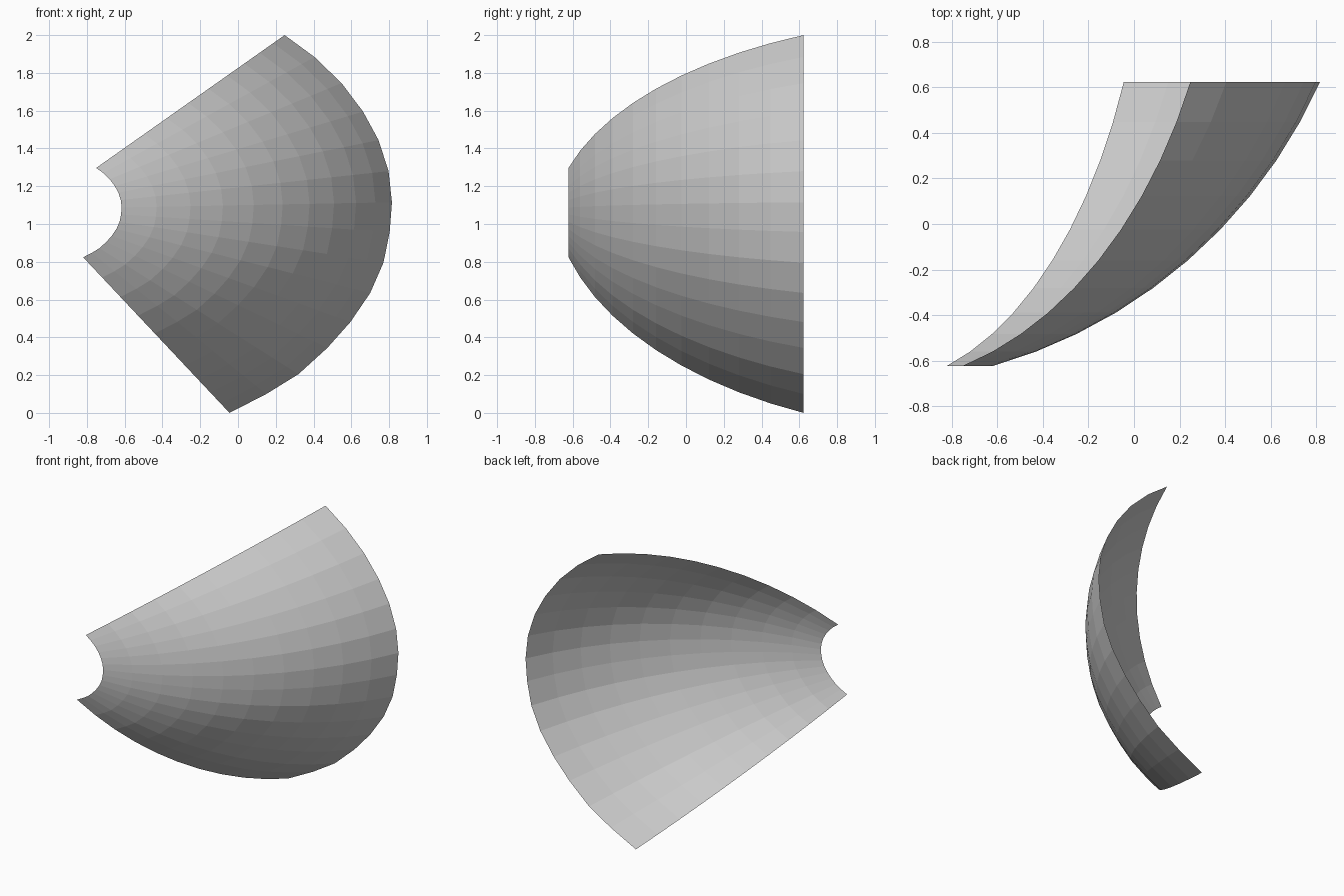
import bpy, bmesh, math

if "Cube" in bpy.data.objects:
    bpy.data.objects.remove(bpy.data.objects["Cube"])

# Outer rim of the curved panel in the x-z plane, bottom to top
rim = [(-0.045, 0.0), (0.15, 0.10), (0.32, 0.205), (0.473, 0.344), (0.595, 0.481),
       (0.70, 0.635), (0.77, 0.795), (0.803, 0.958), (0.815, 1.115), (0.797, 1.28),
       (0.744, 1.444), (0.662, 1.595), (0.548, 1.746), (0.405, 1.884), (0.247, 2.0)]
APEX_X, APEX_Z = -1.06, 1.079      # point that every ring shrinks towards
INNER = 0.2367                     # inner rim size relative to the outer rim
HALF_DEPTH = 0.622
RINGS = 10
A0, A1 = math.radians(15.9), math.radians(65.9)   # slope of the bulge, start and end


def ring(i):
    """Scale and depth of ring i along a circular-arc profile."""
    a = A0 + (A1 - A0) * i / RINGS
    out = (math.sin(a) - math.sin(A0)) / (math.sin(A1) - math.sin(A0))
    back = (math.cos(A0) - math.cos(a)) / (math.cos(A0) - math.cos(A1))
    return INNER + (1 - INNER) * out, HALF_DEPTH * (2 * back - 1)


# Open, single-skin curved panel
bm = bmesh.new()
rows = []
for i in range(RINGS + 1):
    s, y = ring(i)
    rows.append([bm.verts.new((APEX_X + s * (x - APEX_X), y, APEX_Z + s * (z - APEX_Z)))
                 for x, z in rim])
for lo, hi in zip(rows, rows[1:]):
    for j in range(len(rim) - 1):
        bm.faces.new((lo[j], hi[j], hi[j + 1], lo[j + 1]))

mesh = bpy.data.meshes.new("curved_panel")
bm.to_mesh(mesh)
bm.free()
panel = bpy.data.objects.new("curved_panel", mesh)
bpy.context.collection.objects.link(panel)
